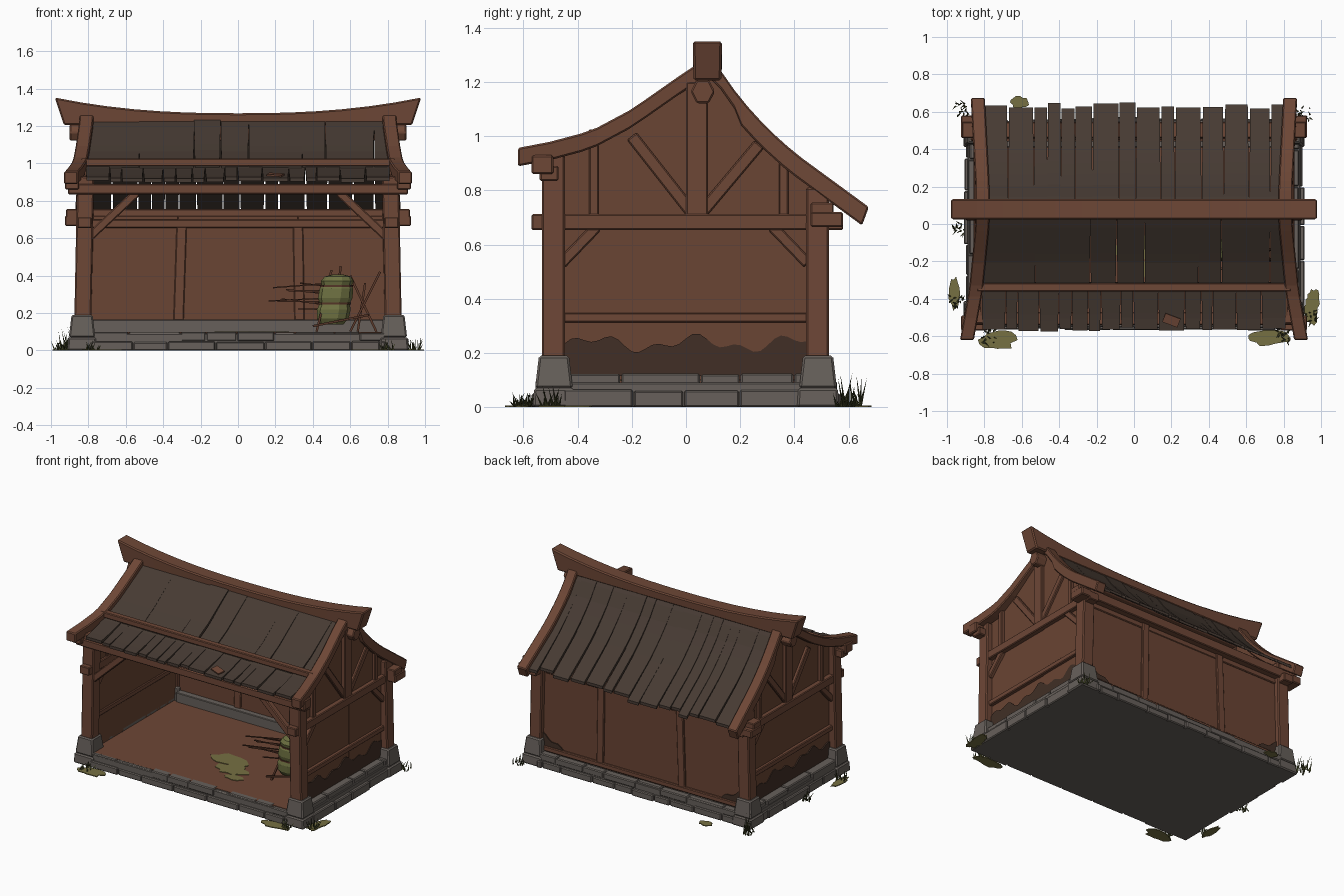
import bpy, bmesh, math, random
from mathutils import Vector

random.seed(4)
if "Cube" in bpy.data.objects:
    bpy.data.objects.remove(bpy.data.objects["Cube"])


def material(name, r, g, b):
    m = bpy.data.materials.new(name)
    m.use_nodes = True
    m.diffuse_color = (r, g, b, 1)
    m.node_tree.nodes["Principled BSDF"].inputs["Base Color"].default_value = (r, g, b, 1)
    return m


WOOD = material("timber_brown", .155, .063, .037)
WALL = material("plank_brown", .143, .058, .033)
ROOF = material("roof_dark_brown", .062, .043, .033)
STONE = material("stone_grey", .135, .117, .104)
MUD = material("mud_brown", .052, .028, .019)
MOSS = material("moss_olive", .18, .16, .055)
GRASS = material("grass_dark_green", .055, .06, .02)
SACK = material("sack_green", .16, .17, .055)
STICK = material("stick_brown", .09, .035, .02)


class Part:
    """Collects lofted solids into one named object."""
    def __init__(self, name, mat, bevel=0):
        self.name, self.mat, self.bevel, self.bm = name, mat, bevel, bmesh.new()

    def loft(self, rings):
        vs = [[self.bm.verts.new(p) for p in ring] for ring in rings]
        n = len(vs[0])
        for a, b in zip(vs, vs[1:]):
            for i in range(n):
                j = (i + 1) % n
                self.bm.faces.new((a[i], a[j], b[j], b[i]))
        self.bm.faces.new(vs[0][::-1])
        self.bm.faces.new(vs[-1])

    def box(self, x0, x1, y0, y1, z0, z1, taper=0):
        def ring(z, t):
            return [(x0 + t, y0 + t, z), (x1 - t, y0 + t, z), (x1 - t, y1 - t, z), (x0 + t, y1 - t, z)]
        self.loft([ring(z0, 0), ring(z1, taper)])

    def beam(self, p, q, w, d, normal):
        p, q, n = Vector(p), Vector(q), Vector(normal)
        s = (q - p).cross(n).normalized() * w / 2
        n = n.normalized() * d / 2
        self.loft([[c + s + n, c - s + n, c - s - n, c + s - n] for c in (p, q)])

    def done(self):
        bmesh.ops.recalc_face_normals(self.bm, faces=self.bm.faces[:])
        me = bpy.data.meshes.new(self.name)
        self.bm.to_mesh(me)
        self.bm.free()
        me.materials.append(self.mat)
        ob = bpy.data.objects.new(self.name, me)
        bpy.context.collection.objects.link(ob)
        if self.bevel:
            mod = ob.modifiers.new("worn_edges", "BEVEL")
            mod.width, mod.segments, mod.limit_method = self.bevel, 1, "ANGLE"


def interp(pts, y):
    for (a, za), (b, zb) in zip(pts, pts[1:]):
        if y <= b:
            return za + (zb - za) * (y - a) / (b - a)
    return pts[-1][1]


def span(a, b, n):
    return [a + (b - a) * i / n for i in range(n + 1)]


SLOPE = [(-.63, .955), (-.5, .98), (-.35, 1.02), (-.2, 1.10), (0, 1.24), (.08, 1.29),
         (.13, 1.24), (.2, 1.14), (.3, 1.03), (.4, .94), (.55, .83), (.68, .735)]
FLARE = [(-.63, .895), (-.35, .845), (0, .81), (.2, .81), (.68, .835)]
SIDES = (-1, 1)

# Foundation core, floor and rough stone blocks
p = Part("foundation", STONE, .004)
p.box(-.89, .89, -.55, .55, 0, .09)
p.box(-.78, .78, .41, .46, .09, .165)
p.done()
p = Part("floor", WOOD)
p.box(-.8, .8, -.53, .45, .085, .098)
p.done()
p = Part("foundation_blocks", STONE, .006)
for s in SIDES:
    for z0, z1, inset in ((0, .065, 0), (.065, .125, .02)):
        y = -.45
        while y < .45:
            e = min(y + random.uniform(.14, .3), .46)
            o = .905 - inset + random.uniform(-.008, .008)
            x0, x1 = sorted((s * .8, s * o))
            p.box(x0, x1, y, e - .004, z0, z1 - random.uniform(0, .006))
            y = e
    for z0, z1, inset in ((0, .05, 0), (.05, .1, .015)):
        x = -.78
        while x < .78:
            e = min(x + random.uniform(.1, .28), .79)
            o = .565 - inset + random.uniform(-.008, .008)
            y0, y1 = sorted((s * .5, s * o))
            p.box(x, e - .004, y0, y1, z0, z1 - random.uniform(0, .006))
            x = e
p.done()
p = Part("corner_stones", STONE, .008)
for s in SIDES:
    for t in SIDES:
        x0, x1 = sorted((s * .755, s * .912))
        y0, y1 = sorted((t * .41, t * .565))
        p.box(x0, x1, y0, y1, 0, .07, .004)
        p.box(x0 + .008, x1 - .008, y0 + .008, y1 - .008, .07, .19, .014)
p.done()

# Corner posts leaning slightly inwards
p = Part("corner_posts", WOOD, .007)
for s in SIDES:
    for y, top in ((-.49, .93), (.485, .81)):
        p.beam((s * .83, y, .17), (s * .815, y, top), .09, .085, (0, 1, 0))
p.done()

# Side walls rising into the gables
p = Part("side_walls", WALL)
for s in SIDES:
    for a, b, o in ((-.49, .08, 0), (.08, .49, .004)):
        x0, x1 = s * .8, s * (.822 + o)
        p.loft([[(x0, y, .1), (x1, y, .1), (x1, y, interp(SLOPE, y) - .05), (x0, y, interp(SLOPE, y) - .05)]
                for y in span(a, b, 12)])
p.done()

# Side framing timbers
p = Part("side_framing", WOOD, .005)
for s in SIDES:
    def rail(y0, z0, y1, z1, w, d=.055):
        p.beam((s * .82, y0, z0), (s * .82, y1, z1), w, d, (1, 0, 0))
    rail(-.57, .683, .58, .683, .058, .075)
    rail(-.46, .33, .46, .33, .036)
    rail(.04, .7, .04, 1.2, .08, .06)
    rail(-.34, .7, -.34, .98, .035)
    rail(.36, .7, .36, .92, .035)
    rail(.02, .72, -.2, 1.0, .045, .045)
    rail(.06, .72, .27, .97, .045, .045)
    rail(-.46, .53, -.33, .665, .04)
    rail(.45, .53, .32, .665, .04)
p.done()

# Wavy mud stain along the foot of the side walls and back corners
p = Part("mud_stain", MUD)
for s in SIDES:
    rings = []
    for y in span(-.45, .45, 36):
        top = .235 + .022 * math.sin(17 * y + s) + .016 * math.sin(41 * y)
        rings.append([(s * .821, y, .115), (s * .83, y, .115), (s * .83, y, top), (s * .821, y, top)])
    p.loft(rings)
    rings = []
    for x in span(.55, .79, 10):
        top = .1 + (x - .55) * .5 + .012 * math.sin(50 * x)
        rings.append([(s * x, .49, .095), (s * x, .5, .095), (s * x, .5, top), (s * x, .49, top)])
    p.loft(rings)
p.done()

# Back wall: three plank panels between posts
p = Part("back_wall", WALL, .003)
for x0, x1, o in ((-.8, -.32, 0), (-.32, .32, .004), (.32, .8, .001)):
    p.box(x0, x1, .455 - o, .492 + o, .09, .72)
p.done()
p = Part("back_framing", WOOD, .005)
for x, lean in ((-.32, .02), (.33, -.01)):
    p.beam((x, .475, .1), (x + lean, .475, .7), .055, .065, (0, 1, 0))
p.box(-.92, .92, .46, .545, .69, .755)
p.box(-.8, .8, .44, .5, .655, .7)
p.box(-.8, .8, .46, .51, .1, .135)
p.done()

# Front lintel, eave ends, knee braces and ridge purlin
p = Part("front_framing", WOOD, .006)
p.box(-.91, .91, -.54, -.47, .835, .89)
for s in SIDES:
    x0, x1 = sorted((s * .85, s * .925))
    p.box(x0, x1, -.57, -.49, .86, .93)
    p.box(x0, x1, .46, .58, .665, .72)
    p.beam((s * .79, -.5, .61), (s * .54, -.5, .845), .045, .045, (0, 1, 0))
p.loft([[(x, .062 + .045 * math.cos(a), 1.165 + .05 * math.sin(a))
         for a in span(0, math.tau * 5 / 6, 5)] for x in (-.9, .9)])
p.done()

# Sagging ridge beam with upswept ends
p = Part("ridge_beam", WOOD, .008)
rings = []
for x in span(-.98, .98, 14):
    zt = 1.268 + .084 * abs(x / .98) ** 2.4
    rings.append([(x * .95, .028, 1.205), (x * .95, .13, 1.205), (x, .133, zt), (x, .025, zt)])
p.loft(rings)
p.done()

# Curved barge boards flaring out at the eaves
p = Part("barge_boards", WOOD, .006)
for s in SIDES:
    for y0, y1 in ((-.62, .08), (.08, .675)):
        rings = []
        for y in span(y0, y1, 12):
            x, z = s * interp(FLARE, y), interp(SLOPE, y)
            shift = .025 if y > .2 else 0
            rings.append([(x - .037, y, z), (x + .037, y, z),
                          (x + .037, y - shift, z - .068), (x - .037, y - shift, z - .068)])
        p.loft(rings)
p.done()


# Roof planks with ragged eaves and opening gaps
def planks(name, ridge, eave, wmin, wmax, drop, ragged):
    p = Part(name, ROOF)
    x = -.815
    while x < .81:
        e = min(x + random.uniform(wmin, wmax), .815)
        if e > .78:
            e = .815
        tip = eave - math.copysign(random.uniform(0, ragged), eave)
        gap, lift = random.uniform(.001, .008), drop + random.uniform(-.005, .005)
        rings = []
        for i, y in enumerate(span(ridge, tip, 9)):
            g = gap * i / 9
            z = interp(SLOPE, y) - lift
            rings.append([(x + g, y, z), (e - g, y, z), (e - g, y, z - .02), (x + g, y, z - .02)])
        p.loft(rings)
        x = e
    p.done()


planks("front_upper_roof", .075, -.35, .12, .3, .03, .005)
planks("front_lower_roof", -.31, -.575, .06, .15, .044, .025)
planks("back_roof", .085, .65, .06, .15, .03, .035)
p = Part("roof_batten", WOOD, .005)
p.box(-.84, .84, -.36, -.315, .985, 1.025)
p.done()

# Bulging tied sack with straps
sack, straps = Part("sack", SACK), Part("sack_straps", STICK)


def sack_ring(z, r):
    cx = .52 + (z - .28) * .12
    return [(cx + r * math.cos(a), -.14 + .8 * r * math.sin(a), z) for a in span(0, math.tau * 9 / 10, 9)]


sack.loft([sack_ring(z, r) for z, r in ((.14, .06), (.17, .085), (.22, .09), (.25, .08), (.28, .092),
                                       (.33, .09), (.345, .08), (.37, .088), (.395, .07), (.405, .03))])
for z in (.245, .34):
    straps.loft([sack_ring(z, .088), sack_ring(z + .01, .088)])
sack.done()
straps.done()

# Loose sticks and carrying frame around the sack
p = Part("stick_bundle", STICK)
for a, b in (((.6, -.2, .1), (.76, -.12, .42)), ((.74, -.2, .1), (.6, -.1, .4)), ((.42, -.22, .1), (.5, -.08, .43)),
             ((.4, -.25, .13), (.7, -.2, .19)), ((.64, -.22, .1), (.68, -.05, .36)), ((.54, -.1, .38), (.55, -.1, .45))):
    p.beam(a, b, .012, .012, (0, 1, 0))
for i in range(8):
    z = .22 + .02 * i
    p.beam((random.uniform(.16, .34), -.18, z + random.uniform(-.03, .05)), (.5, -.1, z), .007, .007, (0, 1, 0))
p.done()


# Irregular flat patches of moss
def blob(part, cx, cy, rx, ry, z):
    pts = []
    for a in span(0, math.tau * 15 / 16, 15):
        k = random.uniform(.7, 1.08)
        pts.append((cx + rx * k * math.cos(a), cy + ry * k * math.sin(a)))
    part.loft([[(x, y, h) for x, y in pts] for h in (z, z + .006)])


p = Part("moss_patches", MOSS)
for x, y, rx, ry in ((-.73, -.62, .1, .06), (-.965, -.37, .035, .09), (.72, -.61, .12, .045),
                     (.945, -.46, .045, .09), (-.61, .65, .05, .035), (.96, -.4, .035, .06)):
    blob(p, x, y, rx, ry, 0)
for x, y, rx, ry in ((.02, -.13, .15, .08), (.12, -.24, .13, .08), (.2, -.33, .07, .04)):
    blob(p, x, y, rx, ry, .096)
p.done()

# Leaning grass blades in clumps
p = Part("grass_clumps", GRASS)
for cx, cy, h in ((-.92, .61, .13), (-.94, -.03, .06), (-.95, -.42, .07), (-.78, -.6, .06),
                  (.8, -.6, .06), (.94, -.5, .08), (.91, .59, .06)):
    for i in range(16):
        x, y = cx + random.uniform(-.035, .035), cy + random.uniform(-.035, .035)
        dx, dy = random.uniform(-.03, .03), random.uniform(-.03, .03)
        tip = p.bm.verts.new((x + dx, y + dy, h * random.uniform(.4, 1)))
        base = [p.bm.verts.new((x + .006 * math.cos(a), y + .006 * math.sin(a), 0)) for a in (0, 2.1, 4.2)]
        for k in range(3):
            p.bm.faces.new((base[k], base[(k + 1) % 3], tip))
p.done()

# Fallen bark scrap on the front roof
p = Part("roof_scrap", WOOD)
p.beam((.16, -.5, .942), (.24, -.53, .937), .05, .009, (0, -.2, 1))
p.done()
